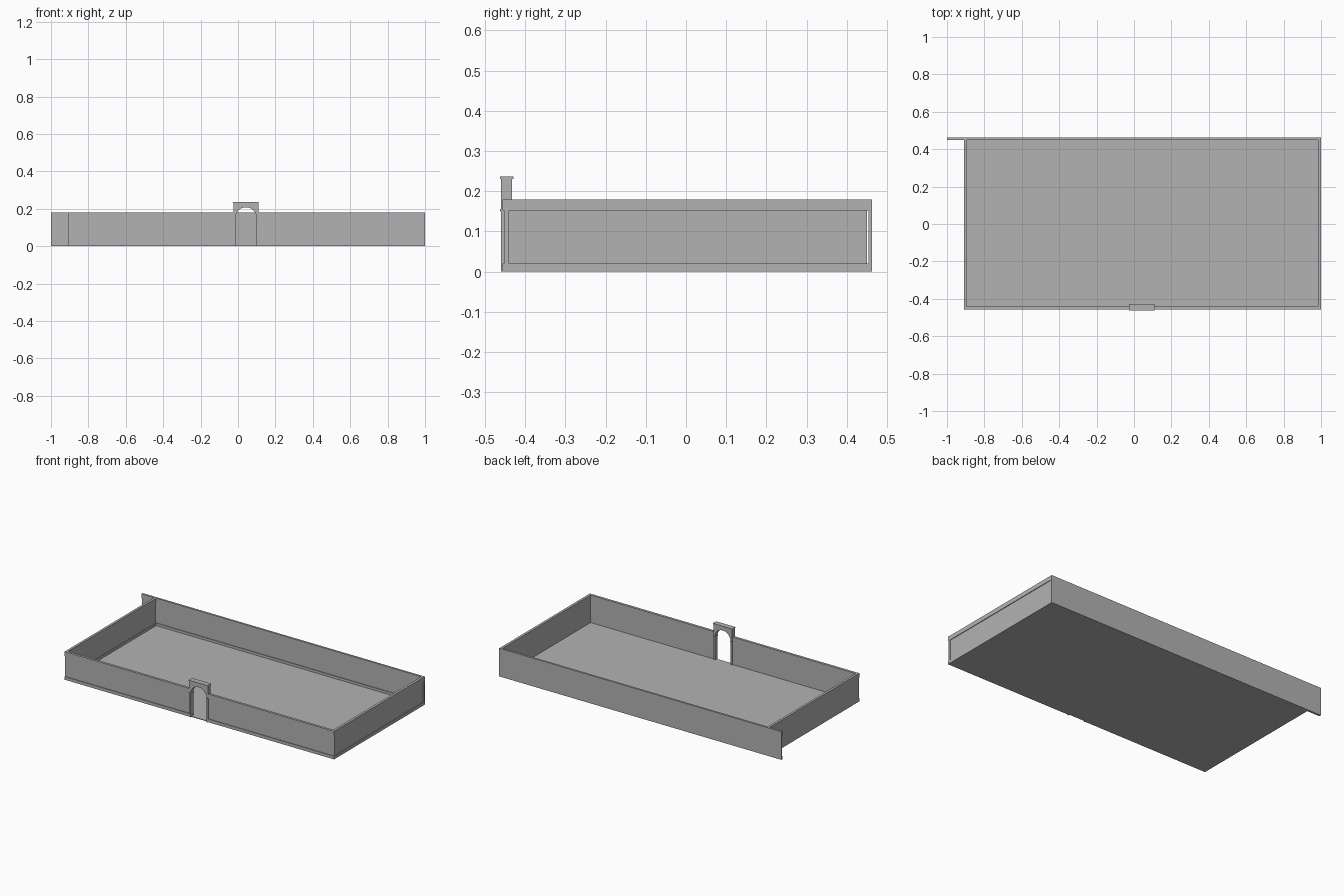
import bpy, bmesh, math

if "Cube" in bpy.data.objects:
    bpy.data.objects.remove(bpy.data.objects["Cube"])

stone = bpy.data.materials.new("grey stone")
stone.diffuse_color = (0.45, 0.45, 0.45, 1)
stone.use_nodes = True
stone.node_tree.nodes["Principled BSDF"].inputs["Base Color"].default_value = stone.diffuse_color


def finish(name, bm):
    bmesh.ops.recalc_face_normals(bm, faces=bm.faces)
    me = bpy.data.meshes.new(name)
    bm.to_mesh(me)
    bm.free()
    me.materials.append(stone)
    ob = bpy.data.objects.new(name, me)
    bpy.context.collection.objects.link(ob)
    return ob


def extrude(name, pts, offset):
    """Closed profile swept along an offset vector."""
    bm = bmesh.new()
    f = bm.faces.new([bm.verts.new(p) for p in pts])
    r = bmesh.ops.extrude_face_region(bm, geom=[f])
    bmesh.ops.translate(bm, vec=offset, verts=[v for v in r["geom"] if isinstance(v, bmesh.types.BMVert)])
    return finish(name, bm)


def box(name, x0, x1, y0, y1, z0, z1):
    return extrude(name, [(x0, y0, z0), (x1, y0, z0), (x1, y1, z0), (x0, y1, z0)], (0, 0, z1 - z0))


H, LOW, HIGH, REC = 0.18, 0.02, 0.152, 0.004


def wall_profile(face, back):
    """Wall section with a shallow recess on its face side."""
    inner = face + (REC if back > face else -REC)
    return [(face, 0), (face, LOW), (inner, LOW), (inner, HIGH),
            (face, HIGH), (face, H), (back, H), (back, 0)]


def wall_x(name, x0, x1, face, back):
    extrude(name, [(x0, a, z) for a, z in wall_profile(face, back)], (x1 - x0, 0, 0))


def wall_y(name, y0, y1, face, back):
    extrude(name, [(a, y0, z) for a, z in wall_profile(face, back)], (0, y1 - y0, 0))


# Floor slab
box("floor", -0.91, 0.999, -0.452, 0.452, 0, 0.004)

# Enclosing walls; the back one overshoots the left corner
wall_x("back_wall", -1.0, 1.0, 0.45, 0.463)
wall_x("front_wall_left", -0.91, -0.02, -0.456, -0.44)
wall_x("front_wall_right", 0.107, 1.0, -0.456, -0.44)
wall_y("left_wall", -0.44, 0.45, -0.895, -0.91)
wall_y("right_wall", -0.44, 0.45, 1.0, 0.984)

# Arched gate frame: narrow posts, wider head
CX, R, POST, HEAD, SPRING = 0.0425, 0.056, 0.0655, 0.0665, 0.152
Y0, Y1 = -0.460, -0.432
arch = [(CX + R * math.cos(math.pi * i / 20), Y0, SPRING + R * math.sin(math.pi * i / 20)) for i in range(21)]
outline = [(CX - R, Y0, 0), (CX - POST, Y0, 0), (CX - POST, Y0, 0.18), (CX - HEAD, Y0, 0.18),
           (CX - HEAD, Y0, 0.23), (CX + HEAD, Y0, 0.23), (CX + HEAD, Y0, 0.18),
           (CX + POST, Y0, 0.18), (CX + POST, Y0, 0), (CX + R, Y0, 0)]
extrude("gate_arch", outline + arch, (0, Y1 - Y0, 0))

# Coping slab and impost blocks
box("gate_coping", CX - 0.068, CX + 0.068, -0.463, -0.429, 0.23, 0.237)
for side, s in (("left", -1), ("right", 1)):
    a, b = sorted((CX + s * 0.053, CX + s * POST))
    box("gate_impost_" + side, a, b, -0.462, -0.43, 0.15, 0.156)
